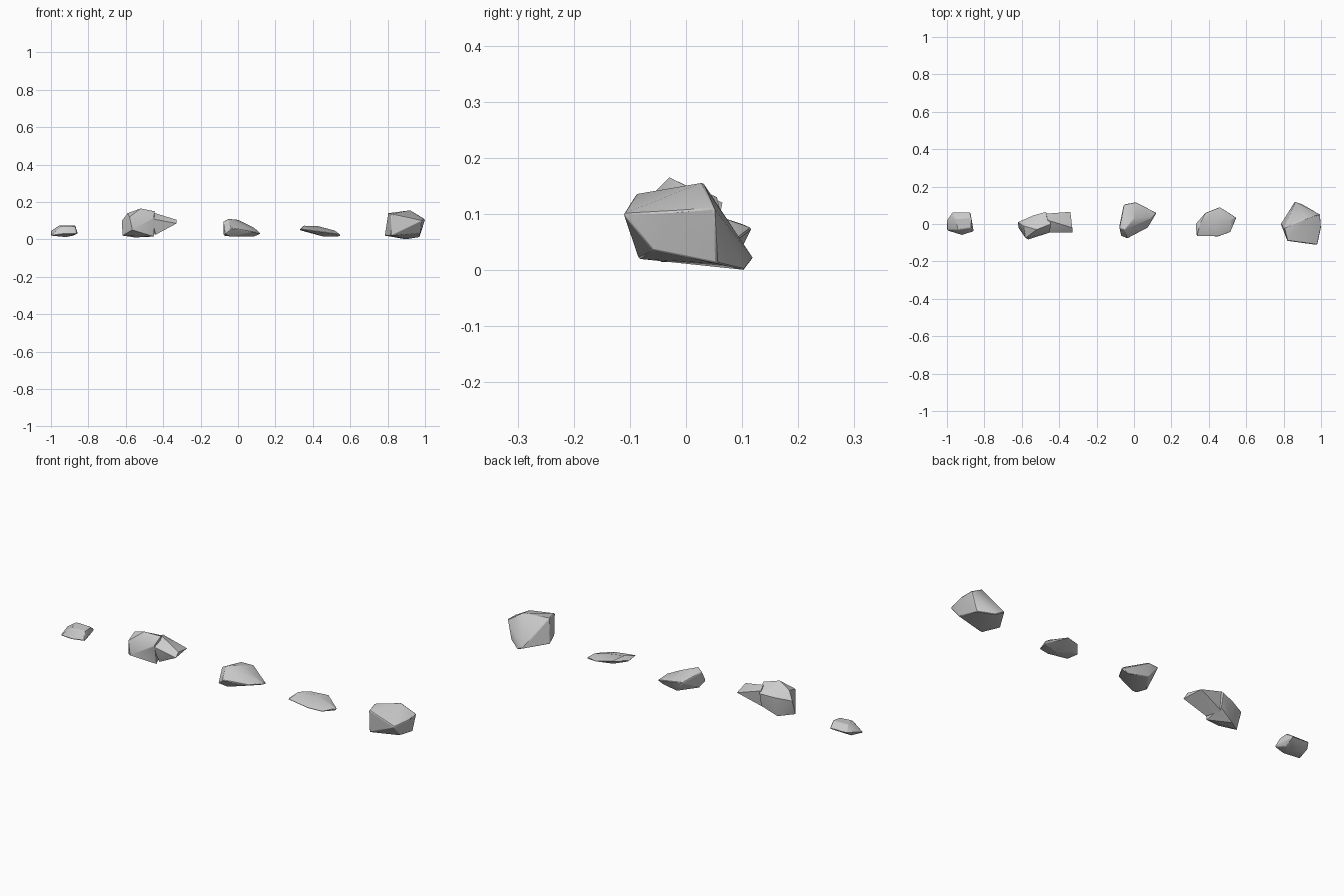
import bpy, bmesh, math

if "Cube" in bpy.data.objects:
    bpy.data.objects.remove(bpy.data.objects["Cube"])


def make_hull(name, points):
    """Chiselled stone: convex hull around a few corner points."""
    bm = bmesh.new()
    for p in points:
        bm.verts.new(p)
    res = bmesh.ops.convex_hull(bm, input=bm.verts[:])
    loose = [v for v in bm.verts if not v.link_faces]
    bmesh.ops.delete(bm, geom=loose, context='VERTS')
    bmesh.ops.dissolve_limit(bm, angle_limit=math.radians(4),
                             verts=bm.verts[:], edges=bm.edges[:])
    bmesh.ops.recalc_face_normals(bm, faces=bm.faces[:])
    mesh = bpy.data.meshes.new(name)
    bm.to_mesh(mesh)
    bm.free()
    obj = bpy.data.objects.new(name, mesh)
    bpy.context.collection.objects.link(obj)
    return obj


def finish(obj, width=0.003):
    """Worn edges, soft shading across shallow facets."""
    bpy.ops.object.select_all(action='DESELECT')
    obj.select_set(True)
    bpy.context.view_layer.objects.active = obj
    bevel = obj.modifiers.new("worn_edges", 'BEVEL')
    bevel.width = width
    bevel.segments = 1
    bevel.limit_method = 'ANGLE'
    bevel.angle_limit = math.radians(35)
    bpy.ops.object.shade_smooth_by_angle(angle=math.radians(32))


# Small pebble, far left
finish(make_hull("small_pebble", [
    (-1, .02, .045), (-.97, .064, .05), (-.875, .064, .045),
    (-.857, -.04, .03), (-.92, -.06, .03), (-1, -.035, .02),
    (-.955, .03, .075), (-.87, .03, .073), (-.94, -.03, .07), (-.872, -.02, .07),
    (-.92, 0, .012), (-.97, .02, .018), (-.88, .01, .02)]))

# Long rock: chunky body with a raised, tapering tail
body = make_hull("long_rock", [
    (-.62, .01, .10), (-.618, -.02, .02), (-.59, -.01, .14), (-.52, -.03, .165),
    (-.445, 0, .15), (-.47, .065, .12), (-.54, .045, .11), (-.58, -.075, .12),
    (-.45, -.045, .12), (-.565, -.083, .05), (-.45, -.03, .015),
    (-.47, .05, .05), (-.55, .03, .01)])
tail = make_hull("long_rock_tail", [
    (-.328, -.045, .085), (-.33, -.02, .105), (-.34, .065, .09),
    (-.47, .055, .13), (-.46, -.045, .11), (-.46, .02, .145),
    (-.36, -.04, .075), (-.44, -.02, .025), (-.48, .04, .04)])
join = body.modifiers.new("join_tail", 'BOOLEAN')
join.operation = 'UNION'
join.object = tail
bpy.context.view_layer.objects.active = body
bpy.ops.object.modifier_apply(modifier=join.name)
bpy.data.objects.remove(tail)
finish(body, 0.002)

# Wedge rock in the middle, sloping down to the right
finish(make_hull("wedge_rock", [
    (-.078, -.02, .095), (-.055, .105, .08), (.01, .117, .075), (.122, .06, .03),
    (.075, -.02, .04), (-.035, -.078, .06), (-.068, -.065, .03),
    (-.05, -.03, .11), (0, .03, .105), (.09, .03, .06),
    (-.076, 0, .02), (-.03, -.045, .014), (.09, .06, .016), (-.01, .09, .02)]))

# Flat tilted stone
finish(make_hull("flat_stone", [
    (.328, 0, .05), (.38, .06, .06), (.46, .092, .05), (.547, .035, .025),
    (.515, -.045, .03), (.45, -.068, .04), (.333, -.066, .055),
    (.35, 0, .073), (.43, .02, .07), (.52, .02, .046),
    (.46, 0, .014), (.545, .03, .016), (.4, .03, .03)]))

# Large boulder, far right
finish(make_hull("boulder", [
    (.785, 0, .02), (.86, .12, .02), (.90, .105, 0), (.995, .05, .11),
    (1, -.02, .105), (.98, -.112, .10), (.82, -.09, .135), (.803, -.02, .14),
    (.92, .03, .156), (.975, -.06, .035), (.82, -.085, .02), (.97, .055, .012)]))
